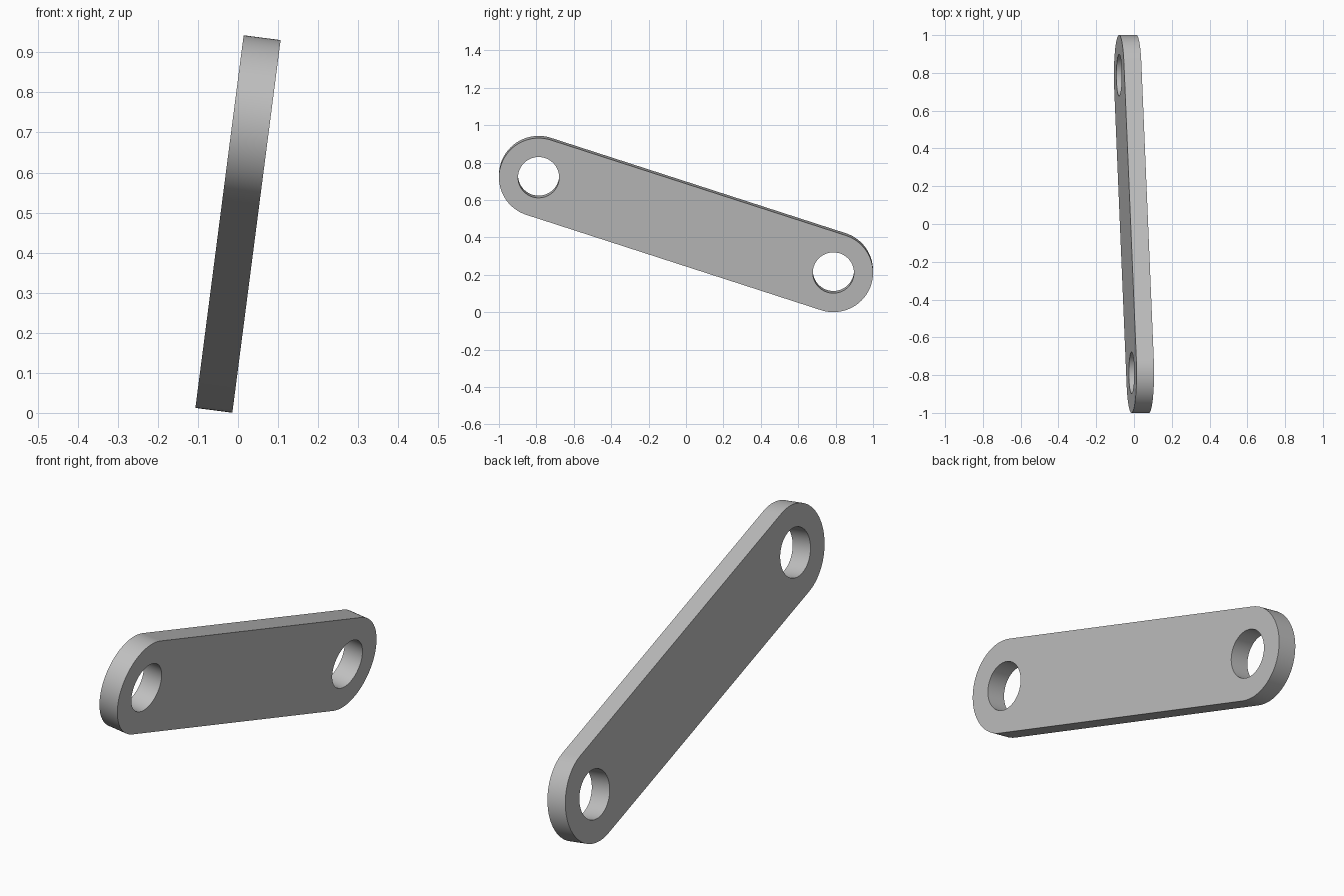
import bpy, bmesh
from math import sin, cos, pi, atan2, radians
from mathutils import Matrix

cube = bpy.data.objects.get("Cube")
if cube:
    bpy.data.objects.remove(cube, do_unlink=True)

END_Y, END_V = 0.788, 0.257     # hole centres, measured in the plane of the plate
OUTER, HOLE, THICK = 0.212, 0.11, 0.093
TILT = radians(7.38)
STEPS = 48

# plate plane: local x runs along world y, local y leans up, local z is the thickness
frame = Matrix(((0, sin(TILT), cos(TILT), 0),
                (1, 0, 0, 0),
                (0, cos(TILT), -sin(TILT), 0.4715),
                (0, 0, 0, 1)))

grey = bpy.data.materials.new("plain grey")
grey.use_nodes = True
colour = (0.52, 0.52, 0.52, 1)
grey.diffuse_color = colour
grey.node_tree.nodes["Principled BSDF"].inputs["Base Color"].default_value = colour


def arc(cx, cy, r, start, sweep, n):
    return [(cx + r * cos(start + sweep * i / n), cy + r * sin(start + sweep * i / n))
            for i in range(n + 1)]


def prism(name, outline, depth):
    bm = bmesh.new()
    base = bm.faces.new([bm.verts.new((x, y, -depth / 2)) for x, y in outline])
    out = bmesh.ops.extrude_face_region(bm, geom=[base])
    top = [v for v in out["geom"] if isinstance(v, bmesh.types.BMVert)]
    bmesh.ops.translate(bm, verts=top, vec=(0, 0, depth))
    bmesh.ops.recalc_face_normals(bm, faces=bm.faces)
    mesh = bpy.data.meshes.new(name)
    bm.to_mesh(mesh)
    bm.free()
    mesh.transform(frame)
    mesh.materials.append(grey)
    obj = bpy.data.objects.new(name, mesh)
    bpy.context.collection.objects.link(obj)
    return obj


# link plate with two rounded ends
slope = atan2(-END_V, END_Y)
outline = (arc(END_Y, -END_V, OUTER, slope - pi / 2, pi, STEPS)
           + arc(-END_Y, END_V, OUTER, slope + pi / 2, pi, STEPS))
plate = prism("link_plate", outline, THICK)

# pin hole through each end
bpy.context.view_layer.objects.active = plate
plate.select_set(True)
for side in (-1, 1):
    circle = arc(side * END_Y, -side * END_V, HOLE, 0, 2 * pi, 2 * STEPS)[:-1]
    cutter = prism("hole_cutter", circle, THICK * 3)
    cutter.hide_render = True
    cut = plate.modifiers.new("pin_hole", "BOOLEAN")
    cut.operation, cut.solver, cut.object = "DIFFERENCE", "EXACT", cutter
    bpy.ops.object.modifier_apply(modifier=cut.name)
    bpy.data.objects.remove(cutter, do_unlink=True)

bpy.ops.object.shade_smooth_by_angle(angle=radians(30))
